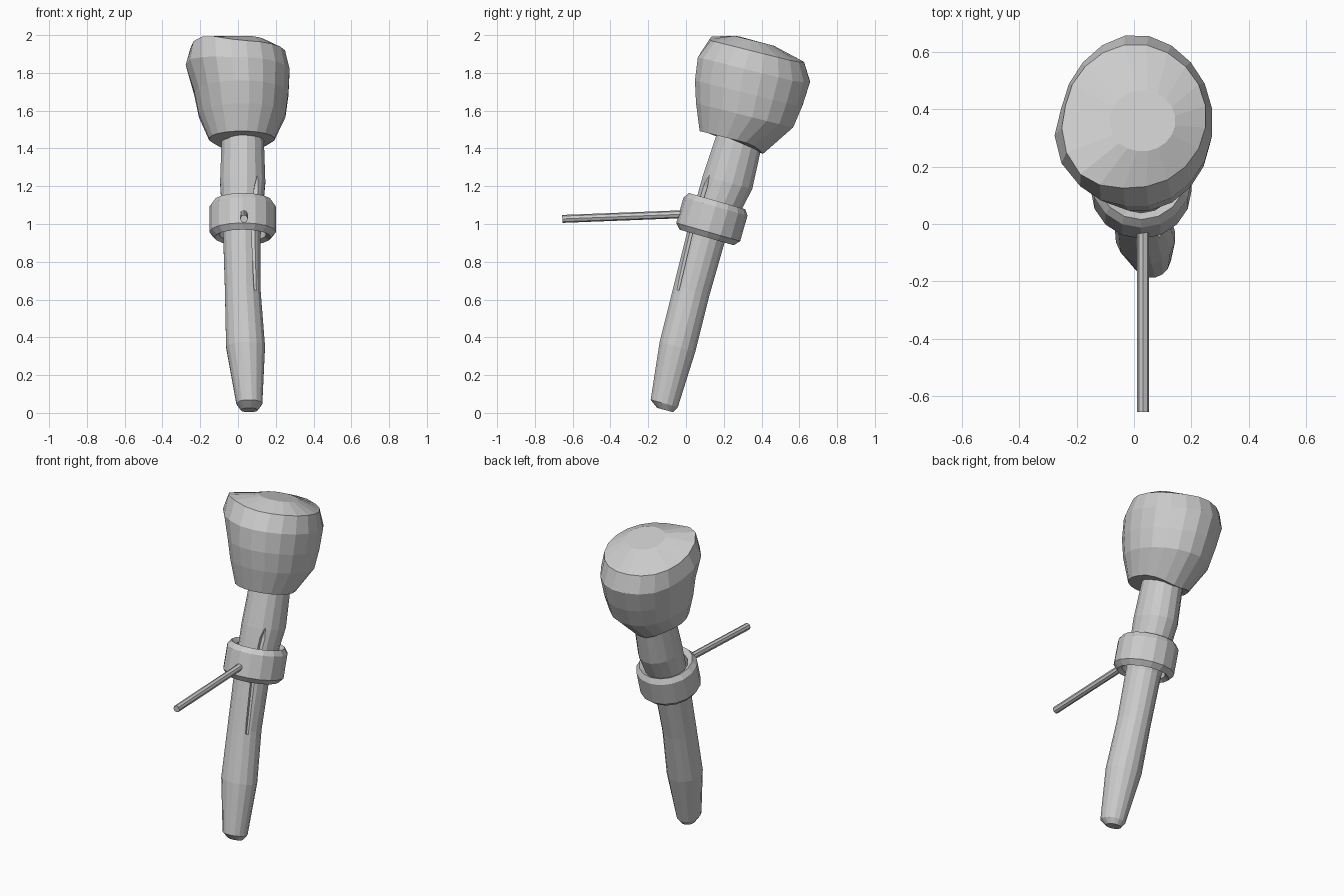
import bpy, bmesh
from math import sin, cos, tau, radians
from mathutils import Vector, Matrix

if "Cube" in bpy.data.objects:
    bpy.data.objects.remove(bpy.data.objects["Cube"])


def make_object(name, bm):
    bmesh.ops.recalc_face_normals(bm, faces=bm.faces)
    mesh = bpy.data.meshes.new(name)
    bm.to_mesh(mesh)
    bm.free()
    obj = bpy.data.objects.new(name, mesh)
    bpy.context.collection.objects.link(obj)
    return obj


def loft(name, sections, sides, tilt, nudges=()):
    """Skin ellipses (x, y, z, rx, ry) leaning back by tilt, then pull soft dents and bumps."""
    bm = bmesh.new()
    rings = []
    t = radians(tilt)
    for x, y, z, rx, ry in sections:
        ring = []
        for i in range(sides):
            a = tau * (i + 0.5) / sides
            ring.append(bm.verts.new((x + rx * cos(a),
                                      y + ry * sin(a) * cos(t),
                                      z - ry * sin(a) * sin(t))))
        rings.append(ring)
    for low, high in zip(rings, rings[1:]):
        for i in range(sides):
            j = (i + 1) % sides
            bm.faces.new((low[i], low[j], high[j], high[i]))
    bm.faces.new(rings[0][::-1])
    bm.faces.new(rings[-1])
    for centre, reach, move in nudges:
        for v in bm.verts:
            w = 1 - (v.co - Vector(centre)).length / reach
            if w > 0:
                v.co += Vector(move) * w
    return make_object(name, bm)


# Tapered wooden handle
handle = loft("handle", [
    (0.06, -0.11, 0.015, 0.045, 0.045),
    (0.06, -0.115, 0.05, 0.07, 0.076),
    (0.04, -0.045, 0.35, 0.105, 0.10),
    (0.025, 0.03, 0.65, 0.096, 0.10),
    (0.02, 0.105, 0.93, 0.10, 0.105),
    (0.025, 0.22, 1.22, 0.122, 0.138),
    (0.025, 0.275, 1.42, 0.115, 0.127),
    (0.02, 0.30, 1.52, 0.11, 0.12)], 16, 15)

# Long crack cut into the wood
crack = loft("crack_cutter", [
    (0.098, -0.042, 0.65, 0.02, 0.008),
    (0.10, 0.025, 0.97, 0.04, 0.02),
    (0.115, 0.10, 1.20, 0.04, 0.02),
    (0.12, 0.12, 1.27, 0.02, 0.008)], 4, 15)
crack.hide_render = True
crack.hide_set(True)
cut = handle.modifiers.new("crack", "BOOLEAN")
cut.operation = "DIFFERENCE"
cut.solver = "EXACT"
cut.object = crack

# Bulging wrapped head with an uneven rim
loft("torch_head", [
    (0.02, 0.24, 1.45, 0.175, 0.175),
    (0.022, 0.31, 1.575, 0.232, 0.268),
    (0.018, 0.33, 1.69, 0.252, 0.295),
    (0.01, 0.355, 1.81, 0.266, 0.305),
    (0.005, 0.375, 1.91, 0.247, 0.255),
    (0.03, 0.36, 1.97, 0.115, 0.11)], 20, 14,
    [((0.02, 0.40, 1.41), 0.16, (0, 0, -0.045)),
     ((-0.24, 0.28, 1.85), 0.14, (-0.035, 0, 0.03)),
     ((-0.17, 0.18, 1.95), 0.18, (-0.02, -0.03, 0.045)),
     ((0.0, 0.65, 1.75), 0.2, (0, 0.012, 0.02))])

# Bevelled metal ring around the handle
profile = [(0.125, -0.085), (0.15, -0.10), (0.176, -0.07),
           (0.176, 0.07), (0.155, 0.10), (0.125, 0.08)]
SIDES = 16
bm = bmesh.new()
loops = [[bm.verts.new((r * cos(tau * i / SIDES), r * sin(tau * i / SIDES), z))
          for r, z in profile] for i in range(SIDES)]
for i in range(SIDES):
    a, b = loops[i], loops[(i + 1) % SIDES]
    for k in range(len(profile)):
        m = (k + 1) % len(profile)
        bm.faces.new((a[k], b[k], b[m], a[m]))
bm.transform(Matrix.Translation((0.025, 0.137, 1.025)) @ Matrix.Rotation(radians(-16), 4, "X"))
make_object("holder_ring", bm)

# Wall rod reaching forward from the ring
start, end = Vector((0.032, -0.655, 1.027)), Vector((0.032, -0.01, 1.052))
bm = bmesh.new()
bmesh.ops.create_cone(bm, cap_ends=True, segments=8, radius1=0.021, radius2=0.021,
                      depth=(end - start).length)
turn = (end - start).to_track_quat("Z", "Y").to_matrix().to_4x4()
bm.transform(Matrix.Translation((start + end) / 2) @ turn)
make_object("wall_rod", bm)
